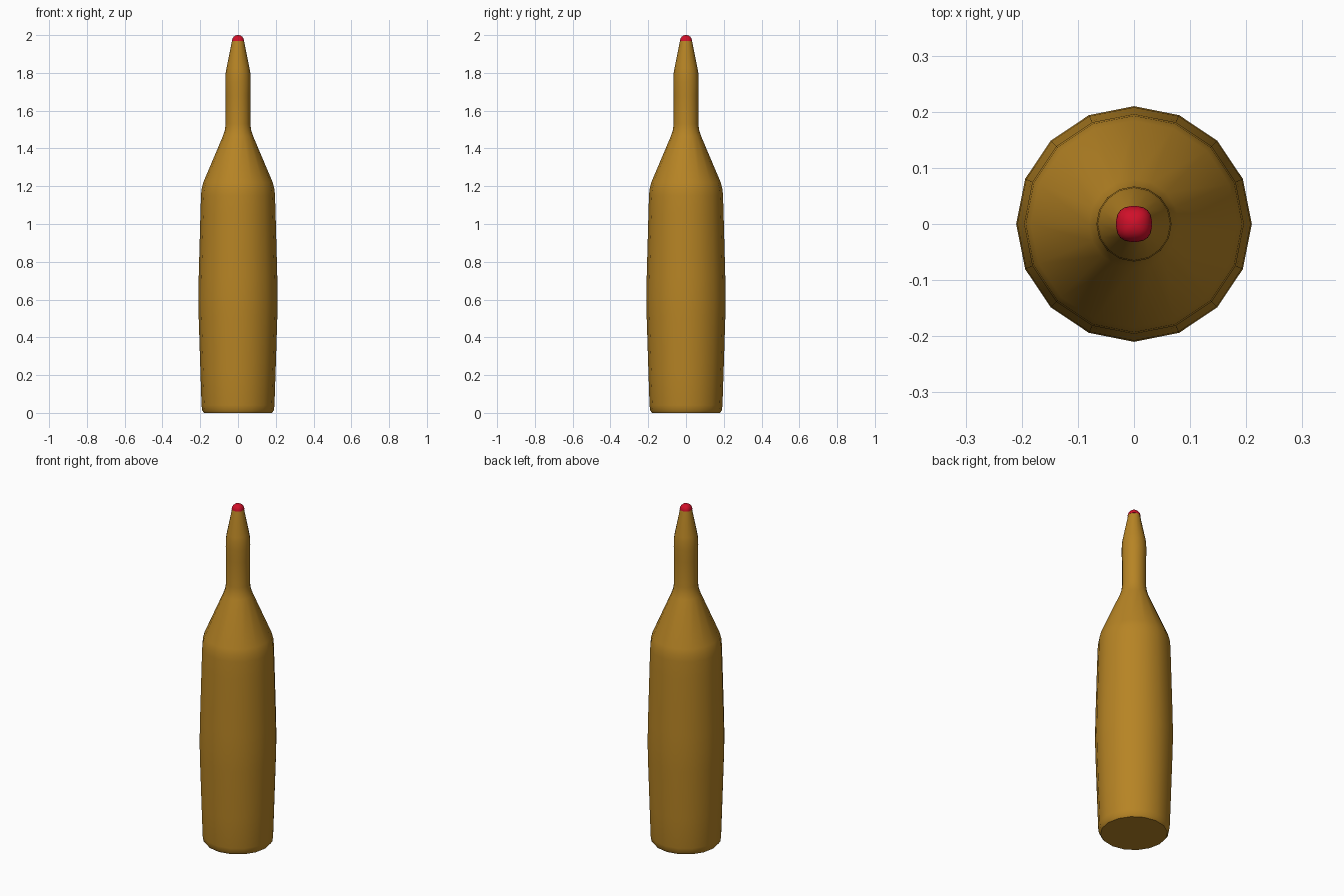
import bpy, bmesh, math

if "Cube" in bpy.data.objects:
    bpy.data.objects.remove(bpy.data.objects["Cube"])


def material(name, rgb):
    m = bpy.data.materials.new(name)
    m.diffuse_color = (*rgb, 1)
    m.use_nodes = True
    m.node_tree.nodes["Principled BSDF"].inputs["Base Color"].default_value = m.diffuse_color
    return m


def lathe(name, profile, sides, mat, power=2.0):
    """Stack rings of (radius, z); power above 2 squares the rings off."""
    bm = bmesh.new()
    rings = []
    for r, z in profile:
        ring = []
        for i in range(sides):
            a = 2 * math.pi * i / sides
            c, s = math.cos(a), math.sin(a)
            k = r / (abs(c) ** power + abs(s) ** power) ** (1 / power)
            ring.append(bm.verts.new((k * c, k * s, z)))
        rings.append(ring)
    for lo, hi in zip(rings, rings[1:]):
        for i in range(sides):
            j = (i + 1) % sides
            bm.faces.new((lo[i], lo[j], hi[j], hi[i]))
    bm.faces.new(rings[0][::-1])
    bm.faces.new(rings[-1])
    me = bpy.data.meshes.new(name)
    bm.to_mesh(me)
    bm.free()
    me.materials.append(mat)
    ob = bpy.data.objects.new(name, me)
    bpy.context.collection.objects.link(ob)
    bpy.context.view_layer.objects.active = ob
    ob.select_set(True)
    bpy.ops.object.shade_smooth_by_angle(angle=math.radians(40))
    ob.select_set(False)
    return ob


amber = material("amber brown", (0.47, 0.23, 0.018))
red = material("red", (0.63, 0.005, 0.022))

# Bottle: rounded foot, slight belly, conical shoulder, neck and tapered nozzle
lathe("bottle", [
    (0.18, 0.0), (0.189, 0.012), (0.193, 0.04), (0.199, 0.22),
    (0.208, 0.5), (0.21, 0.6), (0.208, 0.72), (0.199, 1.05), (0.196, 1.15),
    (0.193, 1.185), (0.184, 1.22), (0.08, 1.465), (0.07, 1.495), (0.065, 1.53),
    (0.065, 1.68), (0.067, 1.75), (0.065, 1.80), (0.061, 1.825),
    (0.034, 1.96), (0.032, 1.97)], 16, amber)

# Tip: small rounded square dome
dome = [(0.032 * math.cos(t) ** 0.9, 1.968 + 0.032 * math.sin(t))
        for t in (math.radians(d) for d in (0, 15, 30, 45, 60, 75, 86))]
lathe("tip", dome, 24, red, 2.6)
